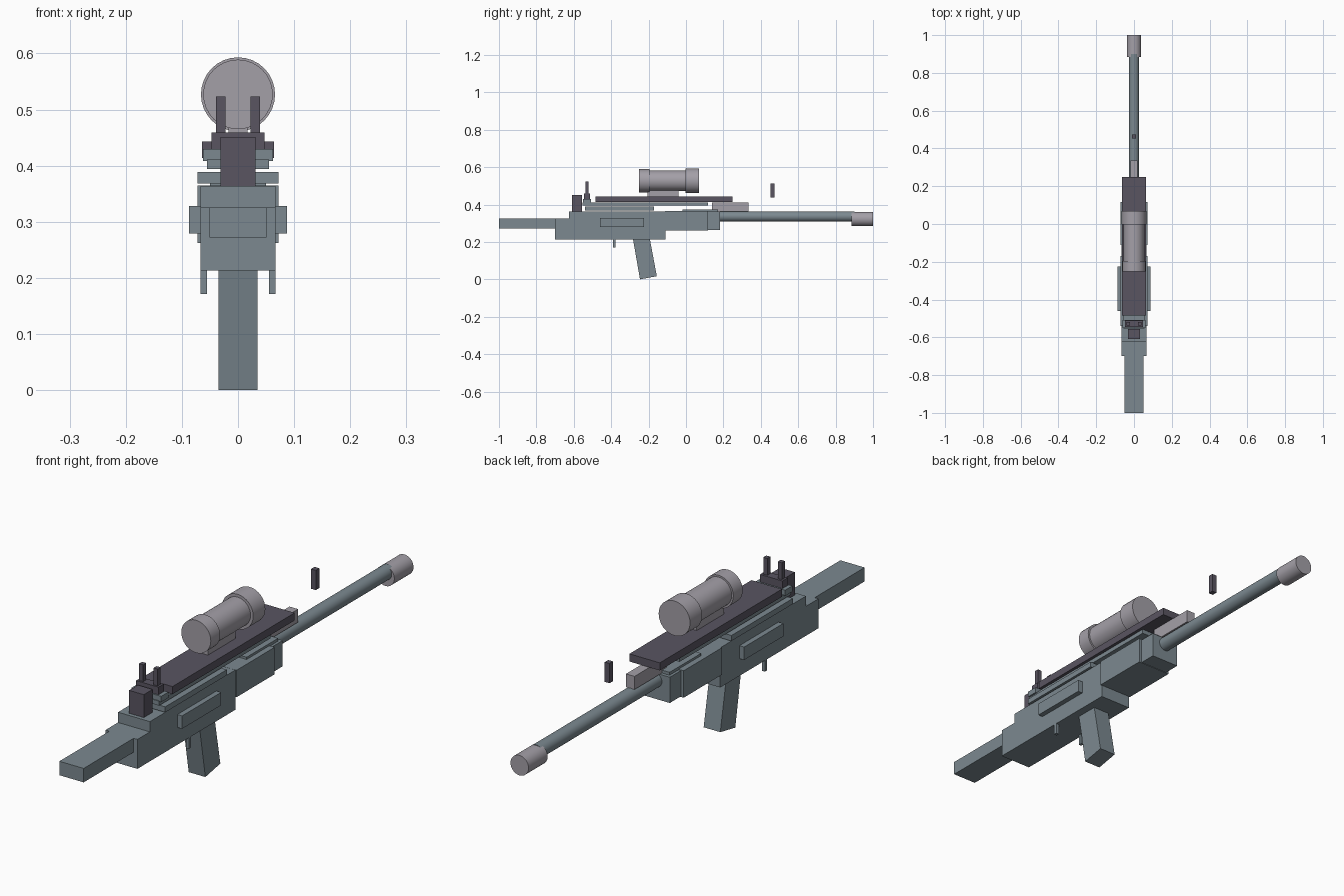
import bpy, bmesh, math

if "Cube" in bpy.data.objects:
    bpy.data.objects.remove(bpy.data.objects["Cube"])

def material(name, rgb):
    m = bpy.data.materials.new(name)
    m.diffuse_color = (*rgb, 1)
    m.use_nodes = True
    m.node_tree.nodes["Principled BSDF"].inputs["Base Color"].default_value = m.diffuse_color
    return m

STEEL = material("blue_grey", (0.20, 0.25, 0.28))
DARK = material("dark_grey", (0.10, 0.09, 0.12))
LIGHT = material("light_grey", (0.37, 0.35, 0.39))

def finish(name, bm, mat):
    bmesh.ops.recalc_face_normals(bm, faces=bm.faces)
    me = bpy.data.meshes.new(name)
    bm.to_mesh(me)
    bm.free()
    me.materials.append(mat)
    ob = bpy.data.objects.new(name, me)
    bpy.context.collection.objects.link(ob)
    return ob

def prism(name, profile, x0, x1, mat):
    """Extrude a (y, z) profile from x0 to x1."""
    bm = bmesh.new()
    face = bm.faces.new([bm.verts.new((x0, y, z)) for y, z in profile])
    ext = bmesh.ops.extrude_face_region(bm, geom=[face])["geom"]
    bmesh.ops.translate(bm, vec=(x1 - x0, 0, 0),
                        verts=[v for v in ext if isinstance(v, bmesh.types.BMVert)])
    return finish(name, bm, mat)

def box(name, x, y, z, mat):
    """Box from (min, max) ranges; a single x means a centred half width."""
    x0, x1 = x if isinstance(x, tuple) else (-x, x)
    return prism(name, [(y[0], z[0]), (y[1], z[0]), (y[1], z[1]), (y[0], z[1])], x0, x1, mat)

def pair(name, x, y, z, mat):
    box(name + "_right", x, y, z, mat)
    box(name + "_left", (-x[1], -x[0]), y, z, mat)

def turned(name, rings, zc, mat, n=32):
    """Turned part along y from (y, radius) stations."""
    bm = bmesh.new()
    loops = [[bm.verts.new((r * math.cos(2 * math.pi * i / n), y,
                            zc + r * math.sin(2 * math.pi * i / n))) for i in range(n)]
             for y, r in rings]
    for a, b in zip(loops, loops[1:]):
        for i in range(n):
            j = (i + 1) % n
            bm.faces.new((a[i], a[j], b[j], b[i]))
    bm.faces.new(loops[0])
    bm.faces.new(loops[-1])
    ob = finish(name, bm, mat)
    bpy.ops.object.select_all(action='DESELECT')
    ob.select_set(True)
    bpy.context.view_layer.objects.active = ob
    bpy.ops.object.shade_smooth_by_angle(angle=math.radians(35))

# Stock and receiver
box("stock", 0.051, (-1.0, -0.69), (0.272, 0.325), STEEL)
prism("receiver", [(-0.70, 0.213), (-0.11, 0.213), (-0.11, 0.364), (-0.625, 0.364),
                   (-0.625, 0.325), (-0.70, 0.325)], -0.067, 0.067, STEEL)
box("handguard", 0.072, (-0.112, 0.117), (0.262, 0.3645), STEEL)
box("front_block", 0.060, (0.117, 0.183), (0.264, 0.362), STEEL)
box("front_top_strip", 0.050, (-0.02, 0.17), (0.36, 0.373), STEEL)
pair("side_panel", (0.06, 0.087), (-0.46, -0.225), (0.279, 0.328), STEEL)
pair("side_pin", (0.055, 0.067), (-0.391, -0.378), (0.171, 0.22), STEEL)

# Grip, tilted forward
prism("grip", [(-0.286, 0.23), (-0.246, 0.0), (-0.156, 0.017), (-0.196, 0.23)],
      -0.035, 0.035, STEEL)

# Barrel and muzzle
turned("barrel", [(0.17, 0.027), (0.90, 0.027)], 0.336, STEEL)
turned("muzzle", [(0.885, 0.038), (1.0, 0.038)], 0.323, LIGHT)
box("gas_block", 0.018, (0.14, 0.335), (0.362, 0.412), LIGHT)

# Stacked top plates and rail
box("cover_plate", 0.072, (-0.54, -0.17), (0.368, 0.389), STEEL)
box("lower_rail", 0.055, (-0.553, 0.117), (0.394, 0.411), STEEL)
box("top_rail", 0.064, (-0.485, 0.249), (0.414, 0.443), DARK)

# Rear sight
box("rear_block", 0.031, (-0.61, -0.557), (0.363, 0.451), DARK)
box("sight_base", 0.062, (-0.55, -0.507), (0.408, 0.43), STEEL)
box("sight_step", 0.047, (-0.545, -0.512), (0.43, 0.459), DARK)
pair("rear_sight_post", (0.022, 0.039), (-0.538, -0.52), (0.455, 0.523), DARK)

# Front sight, floating above the barrel
box("front_sight", 0.010, (0.453, 0.474), (0.437, 0.512), DARK)

# Scope
box("scope_mount", 0.017, (-0.205, -0.04), (0.44, 0.49), LIGHT)
turned("scope", [(-0.252, 0.062), (-0.196, 0.062), (-0.196, 0.055), (-0.003, 0.055),
                 (-0.003, 0.066), (0.07, 0.066)], 0.527, LIGHT)
